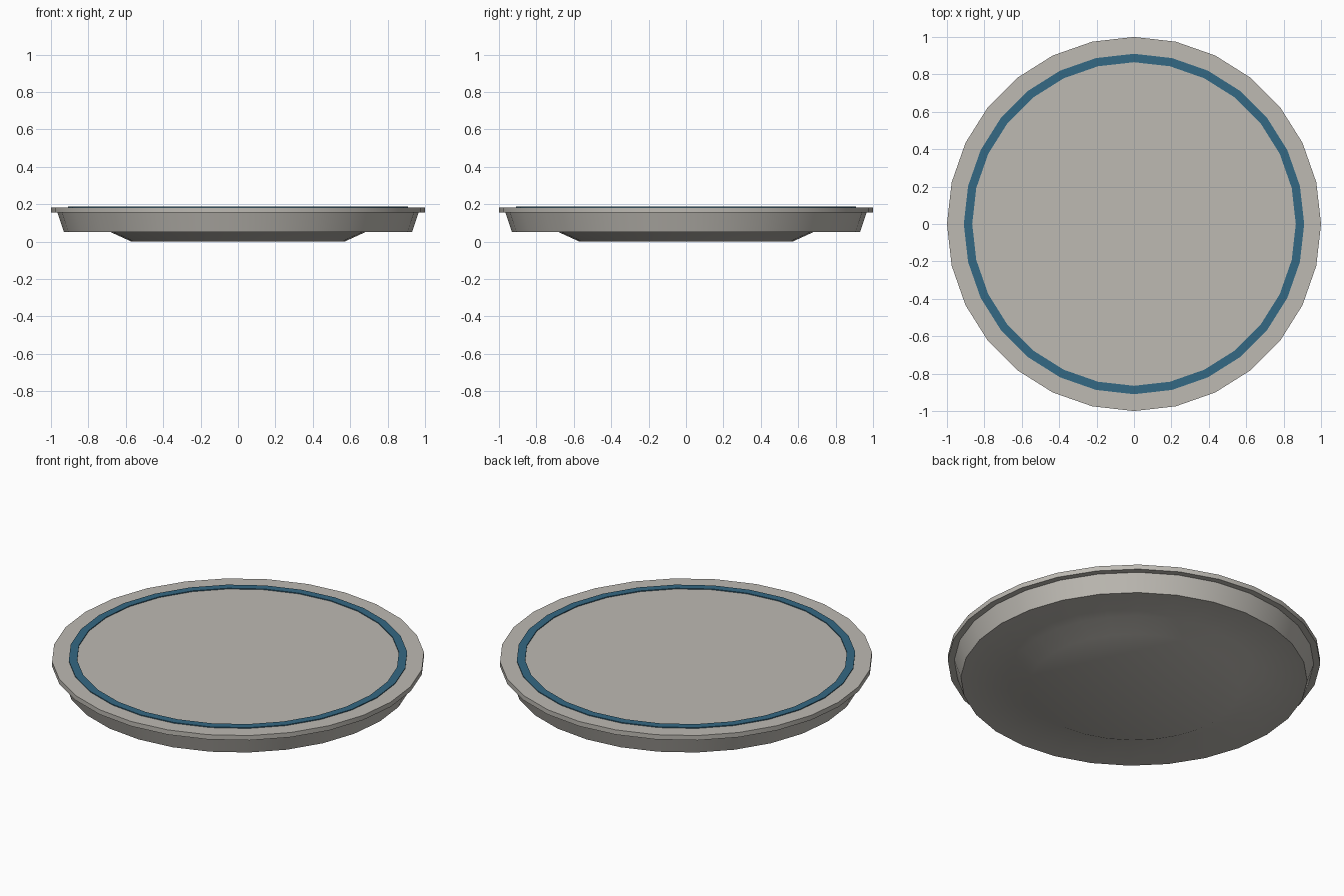
import bpy, bmesh, math

cube = bpy.data.objects.get("Cube")
if cube:
    bpy.data.objects.remove(cube, do_unlink=True)

SIDES = 28


def material(name, rgb):
    mat = bpy.data.materials.new(name)
    mat.use_nodes = True
    colour = (*rgb, 1.0)
    mat.diffuse_color = colour
    bsdf = next(n for n in mat.node_tree.nodes if n.type == "BSDF_PRINCIPLED")
    bsdf.inputs["Base Color"].default_value = colour
    return mat


def lathe(name, profile, mat, closed=False):
    """Spin a (radius, height) profile round z; open profiles get end caps."""
    bm = bmesh.new()
    rings = []
    for r, z in profile:
        angles = [math.tau * i / SIDES for i in range(SIDES)]
        rings.append([bm.verts.new((r * math.cos(a), r * math.sin(a), z)) for a in angles])
    pairs = list(zip(rings, rings[1:]))
    if closed:
        pairs.append((rings[-1], rings[0]))
    else:
        bm.faces.new(rings[0])
        bm.faces.new(rings[-1])
    for low, high in pairs:
        for i in range(SIDES):
            j = (i + 1) % SIDES
            bm.faces.new((low[i], low[j], high[j], high[i]))
    bmesh.ops.recalc_face_normals(bm, faces=bm.faces)
    mesh = bpy.data.meshes.new(name)
    bm.to_mesh(mesh)
    bm.free()
    mesh.materials.append(mat)
    obj = bpy.data.objects.new(name, mesh)
    bpy.context.collection.objects.link(obj)
    bpy.ops.object.select_all(action="DESELECT")
    obj.select_set(True)
    bpy.context.view_layer.objects.active = obj
    bpy.ops.object.shade_smooth_by_angle(angle=math.radians(30))
    return obj


grey = material("warm_grey", (0.51, 0.49, 0.45))
blue = material("deep_blue", (0.034, 0.14, 0.23))

# Shallow foot, tapered body and overhanging rim in one turned shell
lathe("platform", [(0.57, 0), (0.68, 0.05), (0.93, 0.05), (0.965, 0.155),
                   (1.0, 0.155), (1.0, 0.183)], grey)

# Thin raised band on the top
lathe("top_band", [(0.865, 0.181), (0.91, 0.181), (0.91, 0.188), (0.865, 0.188)],
      blue, closed=True)
